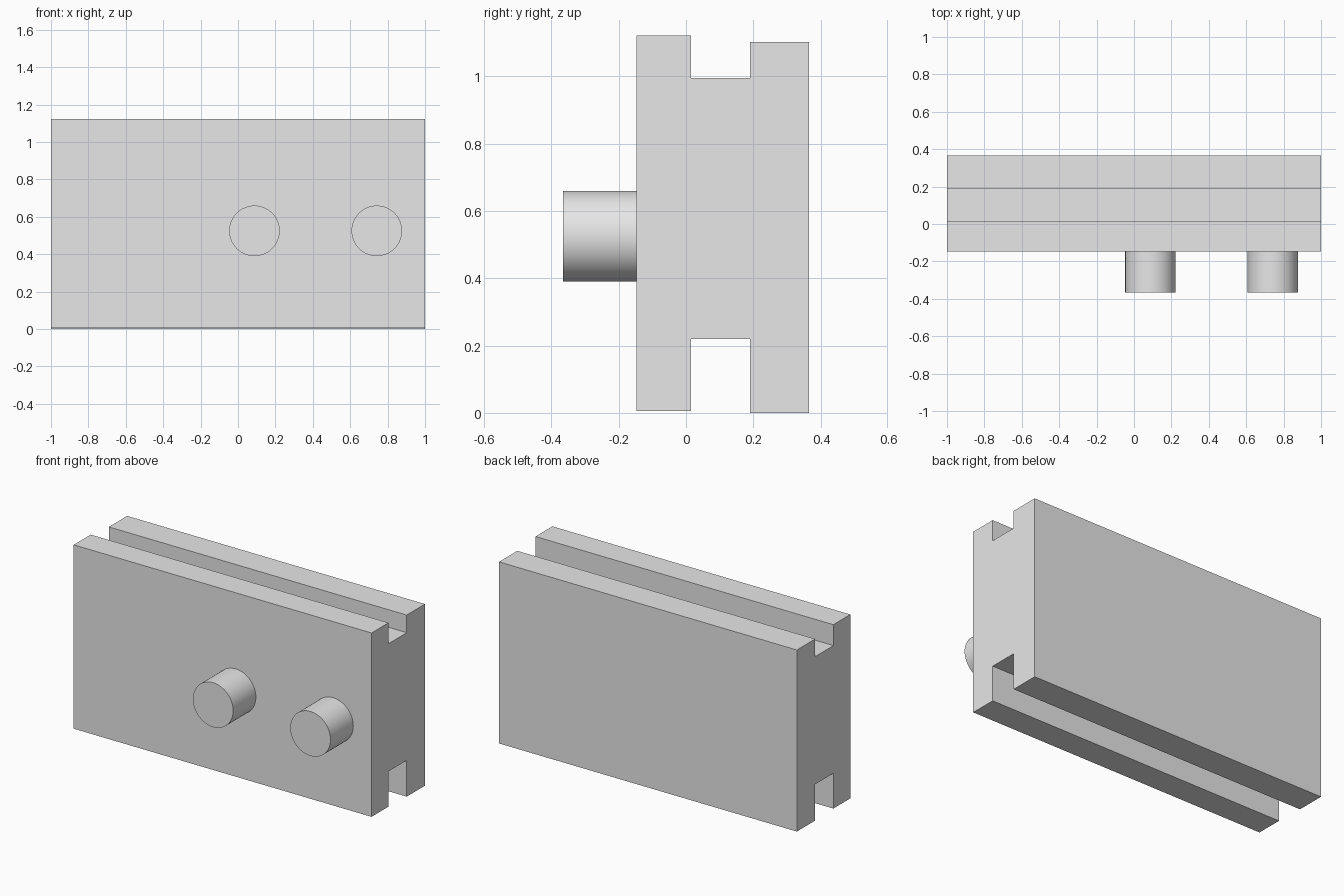
import bpy
import bmesh
import math

cube = bpy.data.objects.get("Cube")
if cube:
    bpy.data.objects.remove(cube, do_unlink=True)

# Single plain grey finish
grey = bpy.data.materials.new("light grey")
grey.use_nodes = True
grey.diffuse_color = (0.8, 0.8, 0.8, 1)
grey.node_tree.nodes["Principled BSDF"].inputs["Base Color"].default_value = (0.8, 0.8, 0.8, 1)


def extrude_profile(name, profile, x_start, x_end):
    """Extrude a closed (y, z) outline along x."""
    bm = bmesh.new()
    face = bm.faces.new([bm.verts.new((x_start, y, z)) for y, z in profile])
    result = bmesh.ops.extrude_face_region(bm, geom=[face])
    moved = [v for v in result["geom"] if isinstance(v, bmesh.types.BMVert)]
    bmesh.ops.translate(bm, verts=moved, vec=(x_end - x_start, 0, 0))
    bmesh.ops.recalc_face_normals(bm, faces=bm.faces)
    mesh = bpy.data.meshes.new(name)
    bm.to_mesh(mesh)
    bm.free()
    mesh.materials.append(grey)
    obj = bpy.data.objects.new(name, mesh)
    bpy.context.collection.objects.link(obj)
    return obj


def add_peg(name, x):
    """Round peg standing out of the front face, slightly sunk into the block."""
    front, back = -0.365, -0.135
    bpy.ops.mesh.primitive_cylinder_add(
        vertices=64, radius=0.135, depth=back - front,
        location=(x, (front + back) / 2, 0.525), rotation=(math.pi / 2, 0, 0))
    peg = bpy.context.object
    peg.name = name
    peg.data.materials.append(grey)
    bpy.ops.object.shade_smooth_by_angle(angle=math.radians(40))


# Block with a groove along its top and a deeper one along its bottom
front_y, groove_front, groove_back, back_y = -0.147, 0.015, 0.19, 0.365
block_profile = [
    (front_y, 0.006), (groove_front, 0.006), (groove_front, 0.22),
    (groove_back, 0.22), (groove_back, 0), (back_y, 0),
    (back_y, 1.102), (groove_back, 1.102), (groove_back, 0.995),
    (groove_front, 0.995), (groove_front, 1.122), (front_y, 1.122),
]
extrude_profile("grooved_block", block_profile, -1, 1)

# Two pegs on the front
add_peg("middle_peg", 0.088)
add_peg("left_peg", 0.742)
